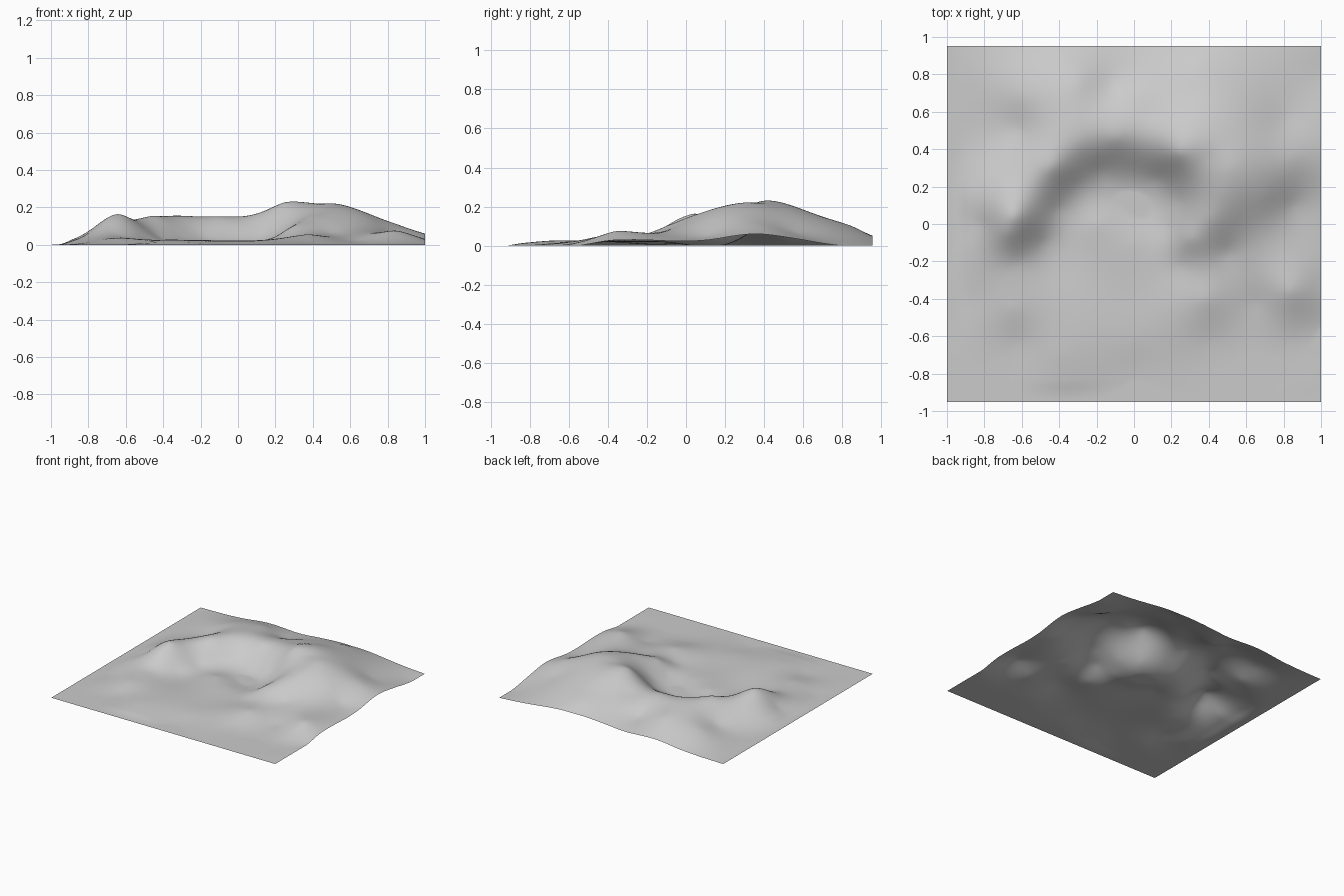
import bpy
import math
from mathutils import Vector

default = bpy.data.objects.get("Cube")
if default:
    bpy.data.objects.remove(default, do_unlink=True)

HALF_X, HALF_Y = 1.0, 0.953
COLUMNS, ROWS = 140, 134

landmarks = []


def trace(*points):
    """Add the heights along one landform."""
    landmarks.extend(Vector(p) for p in points)


# Horseshoe crest, from the left hill to the twin summit
trace((-.68, -.05, .13), (-.64, .04, .165), (-.56, .16, .135), (-.44, .3, .152),
      (-.3, .43, .15), (-.1, .46, .148), (.1, .46, .165), (.24, .38, .22),
      (.4, .35, .217), (.52, .3, .22))

# Foot of the cliff inside the horseshoe
trace((-.62, -.2, .045), (-.48, -.1, .025), (-.41, .08, .035), (-.3, .2, .04),
      (-.18, .28, .04), (0, .28, .04), (.12, .24, .045), (.24, .12, .07), (.18, -.02, .03))

# Spur running forward from the summit, and its foot
trace((.46, .15, .19), (.4, .03, .15), (.3, -.08, .1))
trace((.25, -.22, .035), (.5, -.15, .06), (.57, 0, .12))

# Slopes falling to the right edge
trace((.7, .15, .14), (.7, .4, .155), (.85, .35, .11), (.85, .1, .05),
      (.62, .6, .13), (.8, .55, .07))
trace((1, .6, .03), (1, .35, .06), (1, .05, .025), (1, -.3, .03), (1, -.55, 0))

# Low humps on the right foreground
trace((.6, -.18, .06), (.38, -.4, .055), (.4, -.62, .01))
trace((.65, -.42, .02), (.84, -.36, .075), (.85, -.62, .005))

# Basin floor and foreground swells
trace((-.2, 0, .025), (0, -.1, .02), (0, -.4, .02), (-.3, -.4, .02))
trace((-.65, -.3, .04), (-.65, -.46, .035), (-.62, -.64, .005), (-.4, -.7, .025),
      (0, -.62, .02), (0, -.78, .003))

# Left flank and the knoll behind it
trace((-.82, 0, .05), (-.88, .25, .02), (-.72, .32, .06), (-.62, .5, .05),
      (-.6, .68, .075), (-.88, .7, .008), (-.85, -.4, .008))

# Back shoulders with a gully between them
trace((-.25, .6, .14), (-.3, .75, .115), (-.11, .75, .065), (0, .7, .11),
      (.1, .6, .145), (.3, .7, .145), (.35, .85, .1))
trace((-.6, HALF_Y, .015), (-.3, HALF_Y, .035), (0, HALF_Y, .035),
      (.35, HALF_Y, .05), (.65, HALF_Y, .03))

# Flat outer border on the front, the left and the corners
for i in range(6):
    t = i / 5 * 2 - 1
    trace((t, -HALF_Y, 0), (-1, t * HALF_Y, 0))
trace((1, HALF_Y, 0), (1, .8, 0), (1, -.75, 0), (.5, -.8, 0), (-.8, -.8, 0))
unique = {(round(p.x, 3), round(p.y, 3)): p for p in landmarks}
landmarks = list(unique.values())


def kernel(dx, dy):
    """Thin-plate bending profile."""
    r2 = dx * dx + dy * dy
    return r2 * math.log(r2) if r2 > 1e-9 else 0.0


def solve(matrix):
    """Gauss-Jordan elimination of an augmented matrix."""
    n = len(matrix)
    for c in range(n):
        pivot = max(range(c, n), key=lambda r: abs(matrix[r][c]))
        matrix[c], matrix[pivot] = matrix[pivot], matrix[c]
        lead = matrix[c][c]
        matrix[c] = [v / lead for v in matrix[c]]
        for r in range(n):
            factor = matrix[r][c]
            if r != c and factor:
                matrix[r] = [a - factor * b for a, b in zip(matrix[r], matrix[c])]
    return [row[-1] for row in matrix]


def fit_surface(points):
    """Weights of a smooth sheet bent through all the points."""
    stiffness = 0.0015
    rows = []
    for i, p in enumerate(points):
        row = [kernel(p.x - q.x, p.y - q.y) for q in points]
        row[i] += stiffness
        rows.append(row + [1, p.x, p.y, p.z])
    for axis in (lambda p: 1, lambda p: p.x, lambda p: p.y):
        rows.append([axis(p) for p in points] + [0, 0, 0, 0])
    return solve(rows)


weights = fit_surface(landmarks)


def height(x, y):
    z = weights[-3] + weights[-2] * x + weights[-1] * y
    for w, p in zip(weights, landmarks):
        z += w * kernel(x - p.x, y - p.y)
    # Settle the sheet level at the front and left borders
    border = min((x + HALF_X) / .12, (y + HALF_Y) / .12, 1)
    return max(z, 0) * border * border * (3 - 2 * border)


# Terrain sheet
verts = []
for j in range(ROWS + 1):
    y = HALF_Y * (2 * j / ROWS - 1)
    for i in range(COLUMNS + 1):
        x = HALF_X * (2 * i / COLUMNS - 1)
        verts.append((x, y, height(x, y)))
faces = []
for j in range(ROWS):
    for i in range(COLUMNS):
        a = j * (COLUMNS + 1) + i
        b = a + COLUMNS + 1
        faces.append((a, a + 1, b + 1, b))

mesh = bpy.data.meshes.new("terrain")
mesh.from_pydata(verts, [], faces)
mesh.shade_smooth()
terrain = bpy.data.objects.new("terrain", mesh)
bpy.context.collection.objects.link(terrain)

# Plain grey ground
grey = bpy.data.materials.new("stone grey")
grey.use_nodes = True
colour = (.6, .6, .6, 1)
grey.diffuse_color = colour
grey.node_tree.nodes["Principled BSDF"].inputs["Base Color"].default_value = colour
mesh.materials.append(grey)
